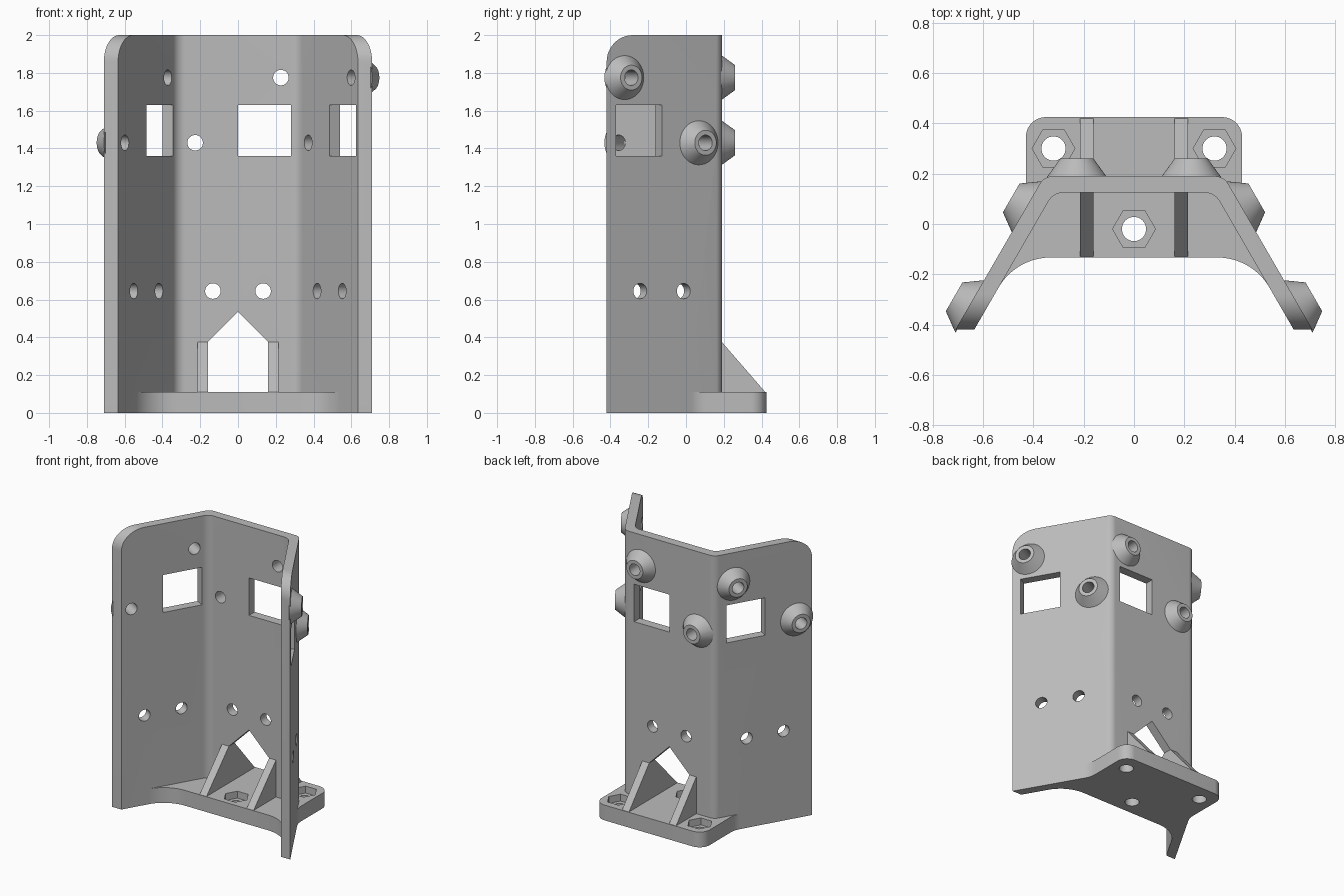
import bpy, bmesh
from math import pi, tan, sin, cos, radians
from mathutils import Matrix, Vector

cube = bpy.data.objects.get("Cube")
if cube:
    bpy.data.objects.remove(cube, do_unlink=True)

# Colour
grey = bpy.data.materials.new("plain grey")
grey.use_nodes = True
COLOUR = (0.5, 0.5, 0.5, 1)
grey.diffuse_color = COLOUR
grey.node_tree.nodes["Principled BSDF"].inputs["Base Color"].default_value = COLOUR


def finish(name, bm, matrix=Matrix()):
    bmesh.ops.transform(bm, matrix=matrix, verts=bm.verts)
    bmesh.ops.recalc_face_normals(bm, faces=bm.faces)
    mesh = bpy.data.meshes.new(name)
    bm.to_mesh(mesh)
    bm.free()
    mesh.materials.append(grey)
    obj = bpy.data.objects.new(name, mesh)
    bpy.context.scene.collection.objects.link(obj)
    return obj


def rounded(corners, steps=10):
    """Outline from (x, y, radius) corners, with arcs at the rounded ones."""
    out = []
    for i, (x, y, r) in enumerate(corners):
        p = Vector((x, y))
        if not r:
            out.append(p)
            continue
        a = (Vector(corners[i - 1][:2]) - p).normalized()
        b = (Vector(corners[(i + 1) % len(corners)][:2]) - p).normalized()
        half = a.angle(b) / 2
        centre = p + (a + b).normalized() * r / sin(half)
        start = p + a * r / tan(half) - centre
        sweep = (p + b * r / tan(half) - centre).angle_signed(start)
        for k in range(steps + 1):
            t = sweep * k / steps
            out.append(centre + Matrix.Rotation(t, 2) @ start)
    return out


def prism(name, outline, low, high, matrix=Matrix()):
    """Extrude a flat outline along local z."""
    bm = bmesh.new()
    face = bm.faces.new([bm.verts.new((p[0], p[1], low)) for p in outline])
    top = bmesh.ops.extrude_face_region(bm, geom=[face])["geom"]
    verts = [v for v in top if isinstance(v, bmesh.types.BMVert)]
    bmesh.ops.translate(bm, vec=(0, 0, high - low), verts=verts)
    return finish(name, bm, matrix)


def cone(name, r1, r2, low, high, matrix=Matrix(), sides=48):
    bm = bmesh.new()
    bmesh.ops.create_cone(bm, cap_ends=True, segments=sides, radius1=r1, radius2=r2,
                          depth=high - low, matrix=Matrix.Translation((0, 0, (low + high) / 2)))
    return finish(name, bm, matrix)


def combine(target, other, operation):
    mod = target.modifiers.new("combine", 'BOOLEAN')
    mod.operation, mod.solver, mod.object = operation, 'EXACT', other
    bpy.context.view_layer.objects.active = target
    bpy.ops.object.modifier_apply(modifier=mod.name)
    bpy.data.objects.remove(other, do_unlink=True)


def mirrored(half):
    return half + [(-x, y, r) for x, y, r in reversed(half)]


# Local axes: xy outline becomes xz (extruded along -y) or yz (extruded along x)
FACING = Matrix.Rotation(pi / 2, 4, 'X')
SIDEWAYS = Matrix(((0, 0, 1, 0), (1, 0, 0, 0), (0, 1, 0, 0), (0, 0, 0, 1)))
BASE, THICK = 0.11, 0.065

# Three-sided folded wall
outer = [(-0.71, -0.42, 0), (-0.357, 0.19, 0.06), (0.357, 0.19, 0.06), (0.71, -0.42, 0)]
inner = [(0.635, -0.42, 0), (0.32, 0.125, 0.07), (-0.32, 0.125, 0.07), (-0.635, -0.42, 0)]
bracket = prism("bracket", rounded(outer + inner), 0, 2)

# Rounded top front corners of the wings
R = 0.14
arc = [(-0.42 + R - R * sin(t), 2 - R + R * cos(t)) for t in
       [pi / 2 * k / 12 for k in range(13)]]
corner = [(-0.42 + R, 2.1)] + arc + [(-0.5, 2 - R), (-0.5, 2.1)]
combine(bracket, prism("corner_cutter", corner, -1, 1, SIDEWAYS), 'DIFFERENCE')

# Gabled opening at the foot of the wall
gable = [(-0.16, BASE), (0.16, BASE), (0.16, 0.375), (0, 0.535), (-0.16, 0.375)]
combine(bracket, prism("opening_cutter", gable, -0.3, 0, FACING), 'DIFFERENCE')

# Base plate, blended into the wings
half_plate = [(0.43, 0.425, 0.08), (0.43, 0.064, 0.15), (0.475, -0.014, 0),
              (0.555, -0.281, 0), (0.469, -0.133, 0.24)]
combine(bracket, prism("base_plate", rounded(mirrored(half_plate)), 0, BASE), 'UNION')

# Gussets either side of the opening
slope = [(-0.13, 0.06), (-0.13, BASE), (0.125, 0.375), (0.19, 0.375), (0.42, BASE), (0.42, 0.06)]
slope = [(y, z) for y, z in slope]
for x in (-0.215, 0.16):
    combine(bracket, prism("gusset", slope, x, x + 0.055, SIDEWAYS), 'UNION')

# Frames of the three wall panels: local x along the panel, z outward
panels = []
for angle, x, y in ((0, 0, 0.19), (-60, 0.5335, -0.115), (60, -0.5335, -0.115)):
    if angle:
        x, y = x + (0.0075 if x > 0 else -0.0075), y - 0.013
    turn = Matrix.Rotation(radians(angle), 4, 'Z')
    out = Matrix(((1, 0, 0, 0), (0, 0, 1, 0), (0, 1, 0, 0), (0, 0, 0, 1)))
    panels.append(Matrix.Translation((x, y, 0)) @ turn @ out)

# Conical bosses, then their bores, the windows and the screw holes
BOSSES = ((-0.227, 1.43), (0.227, 1.775))
for frame in panels:
    for u, z in BOSSES:
        place = frame @ Matrix.Translation((u, z, 0))
        combine(bracket, cone("boss", 0.121, 0.066, -0.006, 0.07, place), 'UNION')
for frame in panels:
    for u, z in BOSSES + ((-0.133, 0.645), (0.133, 0.645)):
        place = frame @ Matrix.Translation((u, z, 0))
        combine(bracket, cone("hole_cutter", 0.041, 0.041, -0.12, 0.12, place), 'DIFFERENCE')
    window = [(0, 1.36), (0.28, 1.36), (0.28, 1.63), (0, 1.63)]
    combine(bracket, prism("window_cutter", window, -0.12, 0.03, frame), 'DIFFERENCE')

# Bolt holes with hexagonal nut pockets in the plate
for x, y in ((-0.32, 0.3), (0.32, 0.3), (0, -0.02)):
    place = Matrix.Translation((x, y, 0))
    hexagon = [(0.085 * cos(k * pi / 3), 0.085 * sin(k * pi / 3)) for k in range(6)]
    combine(bracket, cone("bolt_cutter", 0.048, 0.048, -0.1, 0.2, place), 'DIFFERENCE')
    combine(bracket, prism("nut_cutter", hexagon, BASE - 0.05, 0.2, place), 'DIFFERENCE')

# Smooth shading on the curved faces only
bpy.ops.object.select_all(action='DESELECT')
bracket.select_set(True)
bpy.context.view_layer.objects.active = bracket
bpy.ops.object.shade_smooth_by_angle(angle=radians(25))
